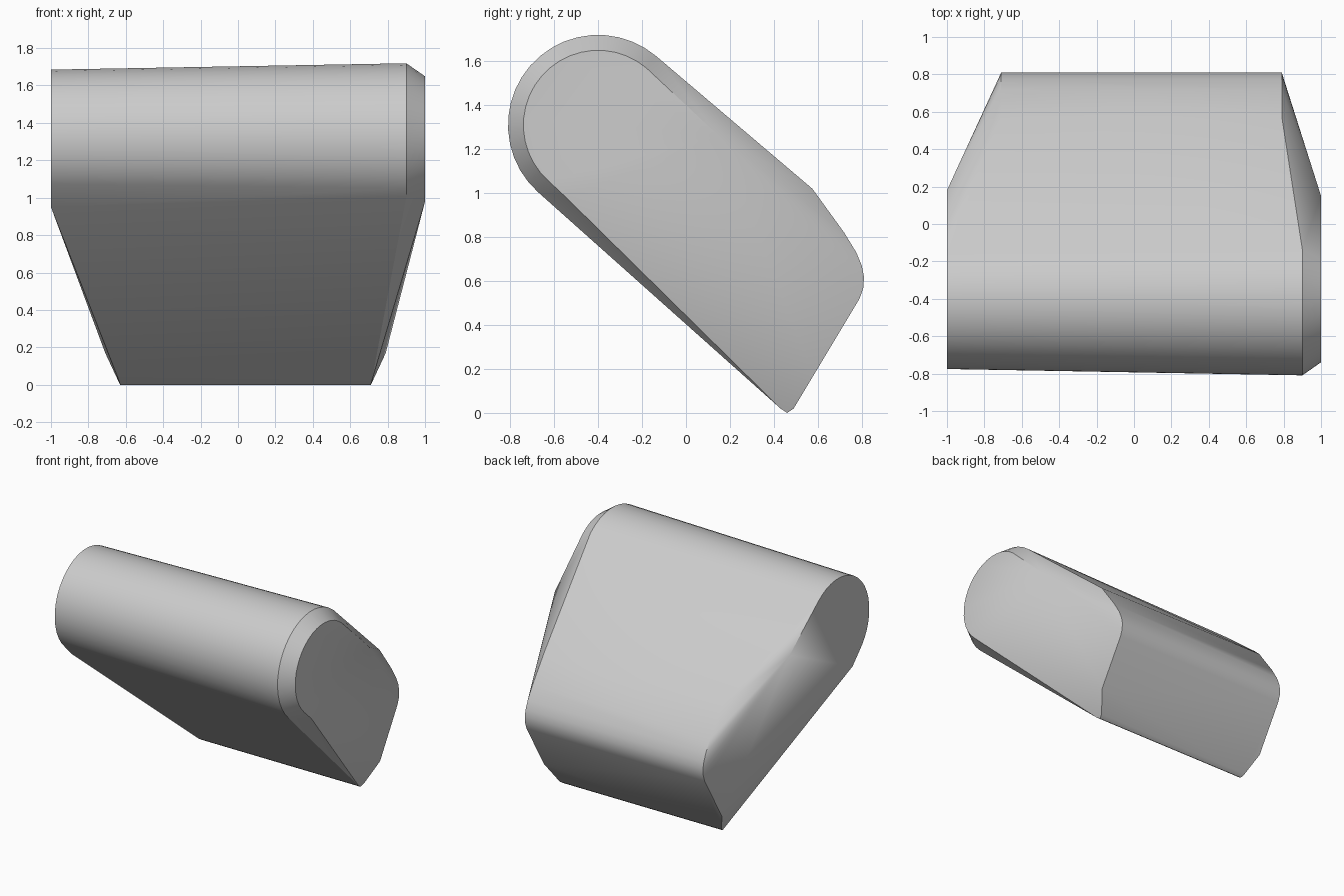
import bpy, bmesh
from math import cos, sin, radians

cube = bpy.data.objects.get("Cube")
if cube:
    bpy.data.objects.remove(cube)

grey = bpy.data.materials.new("plain grey")
grey.use_nodes = True
colour = (0.6, 0.6, 0.6, 1)
grey.diffuse_color = colour
grey.node_tree.nodes["Principled BSDF"].inputs["Base Color"].default_value = colour


def round_end(x, radius, steps=20):
    """Rounded upper end of the slanted profile, between its two flat sides."""
    angles = [radians(50 + 178 * i / steps) for i in range(steps + 1)]
    return [(x, -0.4 + radius * cos(a), 1.31 + radius * sin(a)) for a in angles]


# Thick rounded end: slight taper on one side, chamfered rim on the other
points = round_end(-1, 0.376) + round_end(0.9, 0.41) + round_end(1, 0.34)

# Limits of the flat end caps, where the sides start to narrow
points += [(-1, 0.18, 1.325), (-1, -0.575, 0.95),
           (1, 0.15, 1.26), (1, -0.545, 0.98)]

# Narrow lower edge
for y, z, left, right in [(0.43, 0.02, -0.635, 0.715), (0.46, 0, -0.63, 0.71),
                          (0.49, 0.02, -0.64, 0.72)]:
    points += [(left, y, z), (right, y, z)]

# Rounded back edge
for y, z in [(0.58, 0.17), (0.79, 0.52), (0.807, 0.57), (0.81, 0.62),
             (0.8, 0.67), (0.775, 0.73), (0.72, 0.82), (0.575, 1.02)]:
    points += [(-0.71, y, z), (0.79, y, z)]

# Wrap the outlines into one solid
bm = bmesh.new()
for p in points:
    bm.verts.new(p)
hull = bmesh.ops.convex_hull(bm, input=bm.verts)
loose = [v for v in bm.verts if not v.link_faces]
bmesh.ops.delete(bm, geom=loose, context='VERTS')
bmesh.ops.dissolve_limit(bm, angle_limit=radians(0.5), verts=bm.verts, edges=bm.edges)
bmesh.ops.recalc_face_normals(bm, faces=bm.faces)

mesh = bpy.data.meshes.new("wedge_body")
bm.to_mesh(mesh)
bm.free()
mesh.materials.append(grey)
body = bpy.data.objects.new("wedge_body", mesh)
bpy.context.collection.objects.link(body)

bpy.ops.object.select_all(action='DESELECT')
body.select_set(True)
bpy.context.view_layer.objects.active = body
bpy.ops.object.shade_smooth_by_angle(angle=radians(30))
